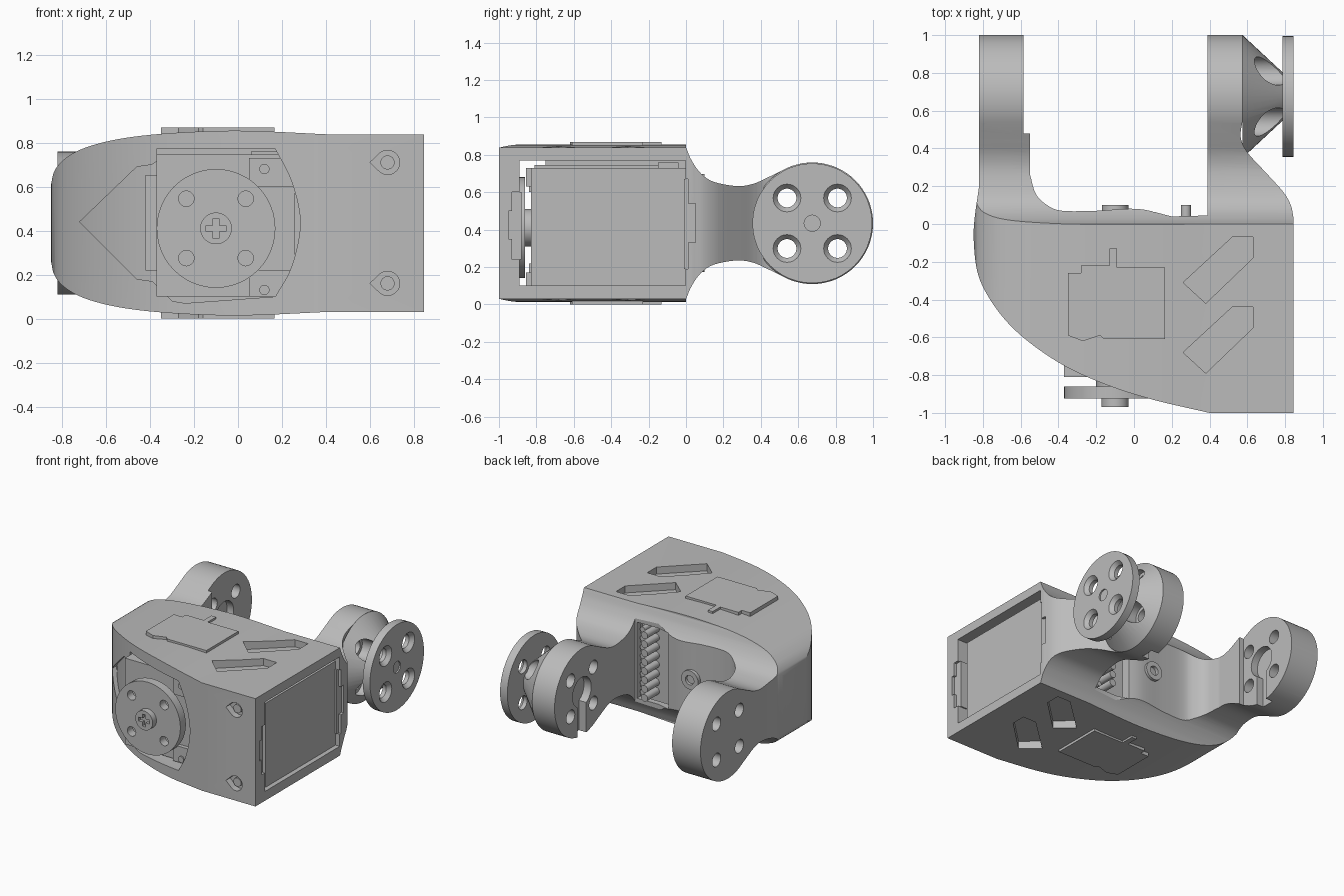
import bpy, bmesh, math
from mathutils import Matrix, Vector

default_cube = bpy.data.objects.get("Cube")
if default_cube:
    bpy.data.objects.remove(default_cube, do_unlink=True)

grey = bpy.data.materials.new("plain grey")
grey.use_nodes = True
grey.diffuse_color = (0.5, 0.5, 0.5, 1)
grey.node_tree.nodes["Principled BSDF"].inputs["Base Color"].default_value = grey.diffuse_color

MID = 0.434          # height of the symmetry plane
JOINT = 0.675        # y of the joint axis
ROUND = 0.325        # joint radius


def place(axis, a, b, h):
    return {"x": (h, a, b), "y": (a, h, b), "z": (a, b, h)}[axis]


def finish(name, bm):
    bmesh.ops.recalc_face_normals(bm, faces=bm.faces)
    mesh = bpy.data.meshes.new(name)
    bm.to_mesh(mesh)
    bm.free()
    mesh.materials.append(grey)
    obj = bpy.data.objects.new(name, mesh)
    bpy.context.scene.collection.objects.link(obj)
    return obj


def prism(name, axis, outline, low, high):
    """Extrude a flat outline along an axis."""
    bm = bmesh.new()
    face = bm.faces.new([bm.verts.new(place(axis, a, b, low)) for a, b in outline])
    extruded = bmesh.ops.extrude_face_region(bm, geom=[face])["geom"]
    moved = [v for v in extruded if isinstance(v, bmesh.types.BMVert)]
    bmesh.ops.translate(bm, verts=moved, vec=place(axis, 0, 0, high - low))
    return finish(name, bm)


def box(name, xs, ys, zs):
    corners = [(xs[0], ys[0]), (xs[1], ys[0]), (xs[1], ys[1]), (xs[0], ys[1])]
    return prism(name, "z", corners, *zs)


def rod(name, axis, a, b, low, high, radius, end_radius=None):
    """Cylinder or cone between two positions on an axis."""
    bm = bmesh.new()
    direction = Vector(place(axis, 0, 0, 1))
    turn = direction.to_track_quat("Z", "Y").to_matrix().to_4x4()
    centre = Matrix.Translation(place(axis, a, b, (low + high) / 2))
    bmesh.ops.create_cone(bm, cap_ends=True, segments=48, radius1=radius,
                          radius2=radius if end_radius is None else end_radius,
                          depth=high - low, matrix=centre @ turn)
    return finish(name, bm)


def combine(obj, tool, operation="DIFFERENCE", keep=False):
    mod = obj.modifiers.new("combine", "BOOLEAN")
    mod.operation, mod.solver, mod.object = operation, "EXACT", tool
    bpy.context.view_layer.objects.active = obj
    bpy.ops.object.modifier_apply(modifier=mod.name)
    if not keep:
        bpy.data.objects.remove(tool, do_unlink=True)


def smooth(points, steps=5):
    """Pass a spline through the points."""
    pts = [Vector(p) for p in points]
    pts = [2 * pts[0] - pts[1]] + pts + [2 * pts[-1] - pts[-2]]
    out = []
    for p, q, r, s in zip(pts, pts[1:], pts[2:], pts[3:]):
        for i in range(steps):
            t = i / steps
            out.append(tuple(q + (r - p) * t / 2 + (2 * p - 5 * q + 4 * r - s) * t * t / 2
                             + (3 * q - p - 3 * r + s) * t ** 3 / 2))
    return out + [tuple(points[-1])]


def mirrored(upper):
    return upper + [(a, 2 * MID - b) for a, b in reversed(upper)]


# Body outlines seen from above, from the side and from the front
front_curve = smooth([(-.82, .2), (-.845, .02), (-.848, -.1), (-.83, -.25), (-.78, -.37), (-.68, -.51),
                      (-.55, -.63), (-.37, -.75), (-.15, -.85), (.1, -.93), (.4, -1)])
left_shoulder = smooth([(.845, .03), (.83, .1), (.79, .17), (.7, .27), (.6, .38), (.565, .46), (.575, .55)])
back_wall = smooth([(.2, .04), (.02, .08), (-.2, .07), (-.38, .07), (-.46, .1), (-.52, .16), (-.55, .26)])
plan = (front_curve + [(.845, -1)] + left_shoulder + [(.575, 1), (.39, 1), (.39, .045)] + back_wall
        + [(-.55, .48), (-.585, .48), (-.585, 1), (-.82, 1)])
neck = smooth([(0, .84), (.03, .77), (.08, .7), (.15, .655), (.27, .633), (.36, .645), (.45, .685)])
arc = [(JOINT + ROUND * math.cos(math.radians(d)), MID + ROUND * math.sin(math.radians(d)))
       for d in range(115, 0, -5)]
tip = [(JOINT + ROUND, MID)]
crown = smooth([(-.85, .61), (-.835, .67), (-.79, .725), (-.7, .775), (-.55, .815), (-.35, .84),
                (-.1, .853), (.1, .852), (.4, .838)])


def side_outline(upper):
    full = upper + arc
    return full + tip + [(a, 2 * MID - b) for a, b in reversed(full)]


# Shell with its two arms
shell = prism("body_shell", "z", plan, -.2, 1.2)
combine(shell, prism("side", "x", side_outline([(-1.2, 1), (0, 1)] + neck), -1, 1), "INTERSECT")
combine(shell, prism("front", "y", mirrored(crown + [(.9, .838)]), -1.2, 1.2), "INTERSECT")
arm_neck = [p for p in neck if p[0] > .26]
combine(shell, prism("right_arm", "x", side_outline(arm_neck), -.82, -.585), "UNION")

# Hollow inside, open on the left side
combine(shell, box("cavity", (-.37, 1), (-.89, -.002), (.1, .77)))

# Front recess: shallow pointed part, deep round part and a slot
recess = [(-.72, .44), (-.46, .69), (-.39, .7), (-.3, .77), (.17, .77)]
recess += smooth([(.17, .77), (.245, .62), (.283, .435), (.245, .24), (.17, .1)])[1:]
recess += [(-.24, .07), (-.3, .08), (-.39, .17), (-.46, .18)]
shallow = prism("shallow", "y", recess, -1.2, 0)
combine(shallow, prism("floor", "z", [(x + .02, y + .025) for x, y in plan], -.2, 1.2))
combine(shell, shallow)
combine(shell, prism("deep", "y", [(max(x, -.41), z) for x, z in recess], -1.2, -.7))
combine(shell, box("slot", (-.42, -.36), (-1, -.58), (.22, .65)))

# Slanted pockets on top and underneath
pocket = [(.26, -.31), (.52, -.07), (.63, -.07), (.63, -.18), (.38, -.42)]
for shift in (0, -.37):
    outline = [(x, y + shift) for x, y in pocket]
    for low, high in ((.785, 1), (-.1, 2 * MID - .785)):
        combine(shell, prism("pocket", "z", outline, low, high))

# Drop-shaped screw holes in the front
for z in (.71, .16):
    drop = [(.68 + .055 * math.cos(math.radians(d)), z + .055 * math.sin(math.radians(d)))
            for d in range(-130, 131, 10)] + [(.6, z)]
    combine(shell, prism("drop", "y", drop, -1.1, -.95))
    rod("front_screw", "y", .68, z, -.98, -.93, .032)

# Notches around the side opening
for ys, zs in (((-.93, -.88), (.24, .6)), ((-.95, -.92), (.35, .5)),
               ((-.01, .012), (.19, .67)), ((.01, .05), (.33, .54))):
    combine(shell, box("notch", (.79, 1), ys, zs))
    box("side_catch", (.77, .825), ys, zs)

# Rear opening with a pin connector
combine(shell, box("rear_opening", (.1, .375), (-.2, .3), (.15, .72)))
box("connector_board", (.06, .39), (-.15, -.04), (.11, .76))
for row in range(8):
    rod("connector_pin", "y", .275, .2 + row * .067, -.06, .1, .027)
    rod("connector_pin", "y", .34, .2 + row * .067, -.06, .03, .02)
boss = rod("rear_boss", "y", -.1, MID, .04, .1, .07)
combine(boss, rod("bore", "y", -.1, MID, .07, .2, .035))

# Inner faces of the arms: round seat with a channel
for inner in ((.38, .45), (-.64, -.54)):
    combine(shell, rod("seat", "x", JOINT, MID, *inner, .11))
    combine(shell, box("channel", inner, (JOINT - .05, JOINT + .05), (0, MID)))

# Left joint: cone and round horn plate
cone = rod("joint_cone", "x", JOINT, MID, .575, .79, ROUND, .125)
plate = rod("joint_plate", "x", JOINT, MID, .785, .845, ROUND - .005)
combine(plate, rod("dimple", "x", JOINT, MID, .835, .9, .043))
for dy in (-.135, .135):
    for dz in (-.135, .135):
        spot = (JOINT + dy, MID + dz)
        hole = rod("hole", "x", *spot, -1, 1, .05)
        for part in (shell, cone, plate):
            combine(part, hole, keep=True)
        bpy.data.objects.remove(hole, do_unlink=True)
        combine(cone, rod("clearance", "x", *spot, .6, .9, .075))
        combine(plate, rod("countersink", "x", *spot, .81, .85, .045, .078))

# Front motor: case, tabs, round horn and cross-head screw
box("front_motor", (-.37, .26), (-.81, -.05), (.1, .745))
for zs in ((.6, .73), (.1, .22)):
    box("motor_tab", (.05, .25), (-.84, -.8), zs)
    rod("tab_screw", "y", .12, .68 if zs[0] > MID else .13, -.85, -.8, .023)
HORN = (-.1, .41)
rod("motor_shaft", "y", *HORN, -.88, -.8, .1)
horn = rod("motor_horn", "y", *HORN, -.925, -.86, .27)
for dx in (-.135, .135):
    for dz in (-.135, .135):
        combine(horn, rod("hole", "y", HORN[0] + dx, HORN[1] + dz, -1, -.8, .035))
screw = rod("horn_screw", "y", *HORN, -.97, -.9, .072)
for wide, tall in ((.045, .014), (.014, .045)):
    combine(screw, box("cross", (HORN[0] - wide, HORN[0] + wide), (-1, -.945),
                       (HORN[1] - tall, HORN[1] + tall)))

# Side motor filling the left opening
box("side_motor", (.42, .81), (-.83, -.004), (.1, .73))
for zs in ((.63, .73), (.1, .17)):
    box("side_tab", (.5, .78), (-.855, -.82), zs)

# Thin raised covers above and below
cover = [(-.35, -.59), (-.27, -.62), (-.18, -.59), (-.16, -.61), (.165, -.61), (.165, -.23), (-.09, -.23),
         (-.09, -.13), (-.13, -.13), (-.13, -.22), (-.28, -.22), (-.28, -.26), (-.35, -.26)]
prism("top_cover", "z", cover, .8, .868)
prism("bottom_cover", "z", cover, 0, .068)

# Soft shading with sharp edges kept
bpy.ops.object.select_all(action="DESELECT")
for obj in bpy.context.scene.objects:
    if obj.type == "MESH":
        obj.select_set(True)
        bpy.context.view_layer.objects.active = obj
bpy.ops.object.shade_smooth_by_angle(angle=math.radians(30))
